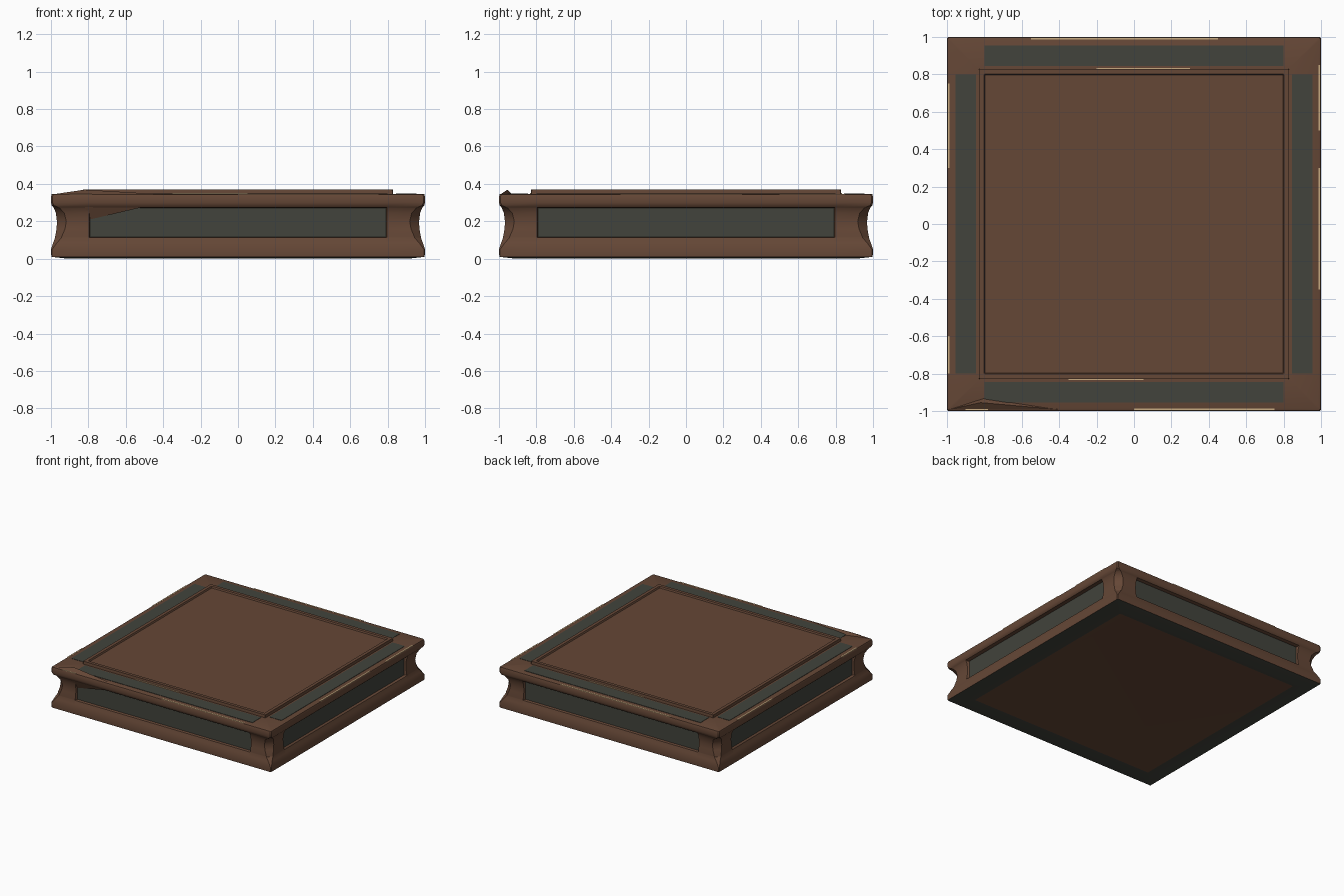
import bpy, bmesh, math
from mathutils import Matrix, Vector

if "Cube" in bpy.data.objects:
    bpy.data.objects.remove(bpy.data.objects["Cube"])


def mat(name, rgb):
    m = bpy.data.materials.new(name)
    m.diffuse_color = (*rgb, 1)
    m.use_nodes = True
    m.node_tree.nodes["Principled BSDF"].inputs["Base Color"].default_value = m.diffuse_color
    return m


BROWN = mat("rust brown", (0.13, 0.063, 0.037))
GREEN = mat("dark grey green", (0.054, 0.057, 0.045))
CREAM = mat("worn edge cream", (0.58, 0.41, 0.22))


def finish(bm, name, mats):
    bmesh.ops.recalc_face_normals(bm, faces=bm.faces[:])
    me = bpy.data.meshes.new(name)
    bm.to_mesh(me)
    bm.free()
    for m in mats:
        me.materials.append(m)
    ob = bpy.data.objects.new(name, me)
    bpy.context.collection.objects.link(ob)
    return ob


def box(bm, x0, x1, y0, y1, z0, z1):
    M = (Matrix.Translation(((x0 + x1) / 2, (y0 + y1) / 2, (z0 + z1) / 2))
         @ Matrix.Diagonal((x1 - x0, y1 - y0, z1 - z0, 1)))
    bmesh.ops.create_cube(bm, size=1, matrix=M)


def ring(bm, w, cut, z, panel=None):
    """Square ring with cut corners; the middle of each side sits at 'panel'."""
    p = panel if panel is not None else w
    t = min(0.79, w - cut - 0.012)
    side = [(-w + cut, w), (-t - 0.006, w), (-t, p), (t, p), (t + 0.006, w), (w - cut, w)]
    vs = []
    for k in range(4):
        R = Matrix.Rotation(k * math.pi / 2, 4, 'Z')
        vs += [bm.verts.new(R @ Vector((u, -d, z))) for u, d in side]
    return vs


# Slab body: lofted flanges, waisted sides, recessed panels, raised top frame
P = 0.957
profile = [
    (0.85, 0.004, 0.002), (0.91, 0.004, 0.0), (0.998, 0.005, 0.010),
    (1.0, 0.006, 0.05), (0.988, 0.02, 0.085), (0.978, 0.035, 0.113),
    (0.978, 0.035, 0.116, P), (0.970, 0.045, 0.16, P), (0.968, 0.05, 0.20, P),
    (0.974, 0.045, 0.245, P), (0.985, 0.03, 0.272, P), (0.987, 0.025, 0.275),
    (0.996, 0.012, 0.285), (1.0, 0.008, 0.30), (1.0, 0.008, 0.33),
    (0.996, 0.008, 0.342), (0.985, 0.008, 0.346), (0.83, 0.004, 0.347),
    (0.828, 0.004, 0.370), (0.802, 0.004, 0.370), (0.797, 0.004, 0.358),
]
bm = bmesh.new()
rings = [ring(bm, *row) for row in profile]
n = len(rings[0])
for r, (a, b) in enumerate(zip(rings, rings[1:])):
    for i in range(n):
        j = (i + 1) % n
        f = bm.faces.new((a[i], a[j], b[j], b[i]))
        side_panel = 6 <= r <= 9 and i % 6 == 2
        f.material_index = 1 if (r < 2 or side_panel) else 0
bm.faces.new(rings[0])
bm.faces.new(rings[-1])
body = finish(bm, "slab_body", [BROWN, GREEN])
bpy.context.view_layer.objects.active = body
body.select_set(True)
bpy.ops.object.shade_smooth_by_angle(angle=math.radians(30))

# Green strips inlaid on the top rim, one per side
bm = bmesh.new()
for s in (-1, 1):
    lo, hi = sorted((s * 0.845, s * 0.955))
    box(bm, lo, hi, -0.8, 0.8, 0.344, 0.349)
    box(bm, -0.8, 0.8, lo, hi, 0.344, 0.349)
finish(bm, "rim_strips", [GREEN])

# Bent front left part of the upper lip
bm = bmesh.new()
base = [bm.verts.new(v) for v in ((-0.99, -0.992, 0.344), (-0.4, -0.992, 0.344),
                                  (-0.80, -0.93, 0.344))]
tip = bm.verts.new((-0.82, -0.955, 0.369))
bm.faces.new(base)
for i in range(3):
    bm.faces.new((base[i], base[(i + 1) % 3], tip))
finish(bm, "bent_lip", [BROWN])

# Sagging wedge below that lip, over the front panel
bm = bmesh.new()
base = [bm.verts.new(v) for v in ((-0.82, -0.99, 0.28), (-0.5, -0.985, 0.278),
                                  (-0.5, -0.955, 0.278), (-0.82, -0.955, 0.28))]
tip = bm.verts.new((-0.79, -0.956, 0.21))
bm.faces.new(base)
for i in range(4):
    bm.faces.new((base[i], base[(i + 1) % 4], tip))
finish(bm, "sagging_lip", [BROWN])

# Cream wear along the lip and frame edges
bm = bmesh.new()
for x0, x1, y in ((-0.2, 0.3, 0.829), (-0.35, 0.05, -0.829)):
    box(bm, x0, x1, y - 0.004, y + 0.004, 0.346, 0.352)
for x0, x1, y in ((-0.55, 0.45, 0.991), (0.0, 0.75, -0.991), (-0.9, -0.78, -0.991)):
    box(bm, x0, x1, y - 0.005, y + 0.005, 0.337, 0.3465)
for y0, y1, x in ((0.5, 0.85, 0.991), (-0.35, 0.3, 0.991), (-0.8, -0.6, -0.991),
                  (0.3, 0.75, -0.991)):
    box(bm, x - 0.005, x + 0.005, y0, y1, 0.337, 0.3465)
finish(bm, "edge_wear", [CREAM])
